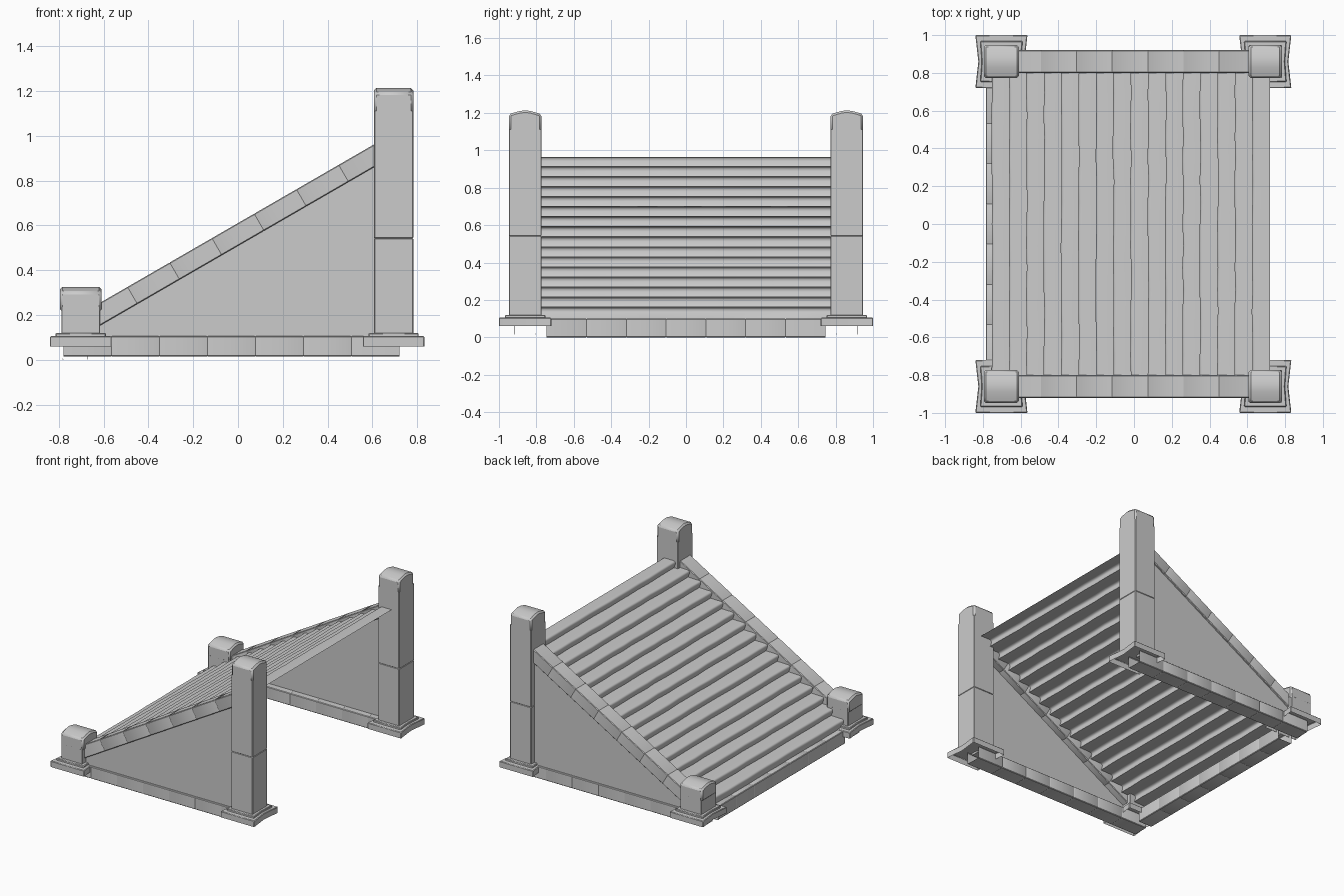
import bpy, bmesh, math, random
from mathutils import Matrix, Vector

random.seed(4)
if "Cube" in bpy.data.objects:
    bpy.data.objects.remove(bpy.data.objects["Cube"], do_unlink=True)

stone = bpy.data.materials.new("grey_stone")
stone.use_nodes = True
GREY = (0.6, 0.6, 0.6, 1)
stone.diffuse_color = GREY
stone.node_tree.nodes["Principled BSDF"].inputs["Base Color"].default_value = GREY


def finish(name, bm, bevel=0.0, angle=30):
    """Turn a bmesh into a named object with soft worn edges."""
    mesh = bpy.data.meshes.new(name)
    bm.to_mesh(mesh)
    bm.free()
    mesh.materials.append(stone)
    ob = bpy.data.objects.new(name, mesh)
    bpy.context.collection.objects.link(ob)
    if bevel:
        mod = ob.modifiers.new("worn_edges", "BEVEL")
        mod.width = bevel
        mod.segments = 1
        mod.limit_method = "ANGLE"
    bpy.ops.object.select_all(action="DESELECT")
    ob.select_set(True)
    bpy.context.view_layer.objects.active = ob
    bpy.ops.object.shade_smooth_by_angle(angle=math.radians(angle))


def tube(name, start, end, width, height, seams, groove=0.0015):
    """Hollow open-ended course of stone from start to end, grooved at seams."""
    start, end = Vector(start), Vector(end)
    along = (end - start).normalized()
    side = along.cross((0, 0, 1))
    if side.length < 0.01:
        side = Vector((0, 1, 0))
    side.normalize()
    up = side.cross(along)
    length = (end - start).length
    stops = [(0, 0)]
    for s in seams:
        stops += [(s * length - 0.003, 0), (s * length, groove),
                  (s * length + 0.003, 0)]
    stops.append((length, 0))
    bm = bmesh.new()
    rings = []
    chamfer = 0.004
    for distance, inset in stops:
        a, b = width / 2 - inset, height / 2 - inset
        section = []
        for sx, sy in ((1, 1), (-1, 1), (-1, -1), (1, -1)):
            pair = [(sx * a, sy * (b - chamfer)), (sx * (a - chamfer), sy * b)]
            section += pair if sx * sy > 0 else pair[::-1]
        rings.append([bm.verts.new(start + along * distance + side * u + up * v)
                      for u, v in section])
    for r, s in zip(rings, rings[1:]):
        for k in range(8):
            m = (k + 1) % 8
            bm.faces.new((r[k], r[m], s[m], s[k]))
    bmesh.ops.recalc_face_normals(bm, faces=bm.faces)
    finish(name, bm)


def prism(name, outline, depth, bevel=0.0, open_start=False):
    """Extrude a closed outline along the depth vector."""
    bm = bmesh.new()
    base = [bm.verts.new(p) for p in outline]
    tip = [bm.verts.new(Vector(p) + Vector(depth)) for p in outline]
    n = len(base)
    for k in range(n):
        m = (k + 1) % n
        bm.faces.new((base[k], base[m], tip[m], tip[k]))
    bm.faces.new(tip)
    bottom = bm.faces.new(base)
    bmesh.ops.recalc_face_normals(bm, faces=bm.faces)
    if open_start:
        bmesh.ops.delete(bm, geom=[bottom], context="FACES_ONLY")
    finish(name, bm, bevel)


def slab(name, x, y, z, half_x, half_y, pinch, thickness):
    """Flared slab with pinched sides and an open underside."""
    outline = [(-half_x, -half_y), (half_x, -half_y), (half_x - pinch, 0),
               (half_x, half_y), (-half_x, half_y), (pinch - half_x, 0)]
    prism(name, [(x + a, y + b, z) for a, b in outline],
          (0, 0, thickness), 0.004, True)


def post(name, x, y, seam, shaft_top, cap_base, top, half, cap_half):
    """Foot slab, plinth, shaft and a cap that arches across y."""
    slab(name + "_foot", x, y, 0.06, 0.138, 0.14, 0.016, 0.045)
    slab(name + "_plinth", x, y, 0.105, 0.112, 0.108, 0.008, 0.015)
    tube(name + "_shaft", (x, y, 0.11), (x, y, shaft_top), 2 * half, 2 * half,
         seam, 0.003)
    depth = 0.0875
    arch = [(-depth, cap_base), (depth, cap_base)]
    for i in range(7):
        t = 1 - i / 3
        arch.append((depth * t, top - 0.022 * abs(t) ** 1.5))
    prism(name + "_cap", [(x - cap_half, y + a, z) for a, z in arch],
          (2 * cap_half, 0, 0), 0.011)


SEVENTHS = [k / 7 for k in range(1, 7)]

# Mirrored side parts
for sign, label in ((-1, "front"), (1, "back")):
    y = 0.86 * sign
    post(label + "_tall_post", 0.695, y, [0.432], 1.11, 1.095, 1.214, 0.0875, 0.0875)
    post(label + "_short_post", -0.702, y, [], 0.235, 0.215, 0.325, 0.087, 0.093)
    tube(label + "_base_beam", (-0.78, y, 0.06), (0.72, y, 0.06),
         0.118, 0.09, SEVENTHS)
    tube(label + "_sloped_rail", (-0.66, y, 0.178), (0.66, y, 0.941),
         0.12, 0.088, SEVENTHS)
    wall = [(-0.69, 0.09), (0.69, 0.09), (0.69, 0.93), (-0.69, 0.13)]
    prism(label + "_side_wall", [(a, 0.85 * sign, z) for a, z in wall],
          (0, 0.056 * sign, 0))

# Low kerb under the first step
tube("entry_kerb", (-0.727, -0.745, 0.05), (-0.727, 0.745, 0.05),
     0.115, 0.1, SEVENTHS)

# Stair sheet: one rounded step profile repeated up the slope, slightly worn
STEPS, RUN, RISE = 16, 0.0919, 0.0537
profile = [(-0.742, 0.09)]
for i in range(STEPS):
    x, z = -0.75 + i * RUN, 0.16 + i * RISE
    profile += [(x + 0.008, z - RISE + 0.002), (x - 0.002, z - 0.024),
                (x - 0.003, z - 0.01), (x + 0.004, z - 0.002),
                (x + 0.016, z)]
profile.append((0.72, z))
bm = bmesh.new()
rows = []
SPAN = 14
for j in range(SPAN + 1):
    y = -0.81 + 1.62 * j / SPAN
    row = []
    wear = 0
    for k, (x, z) in enumerate(profile):
        if k % 5 == 1:
            wear = random.uniform(-0.003, 0.003)
        if k == len(profile) - 1:
            wear = 0
        row.append(bm.verts.new((x + wear, y, z)))
    rows.append(row)
for a, b in zip(rows, rows[1:]):
    for k in range(len(profile) - 1):
        bm.faces.new((a[k], b[k], b[k + 1], a[k + 1]))
bmesh.ops.recalc_face_normals(bm, faces=bm.faces)
if sum(f.normal.z for f in bm.faces) < 0:
    bmesh.ops.reverse_faces(bm, faces=bm.faces)
finish("stair_steps", bm, 0, 75)
